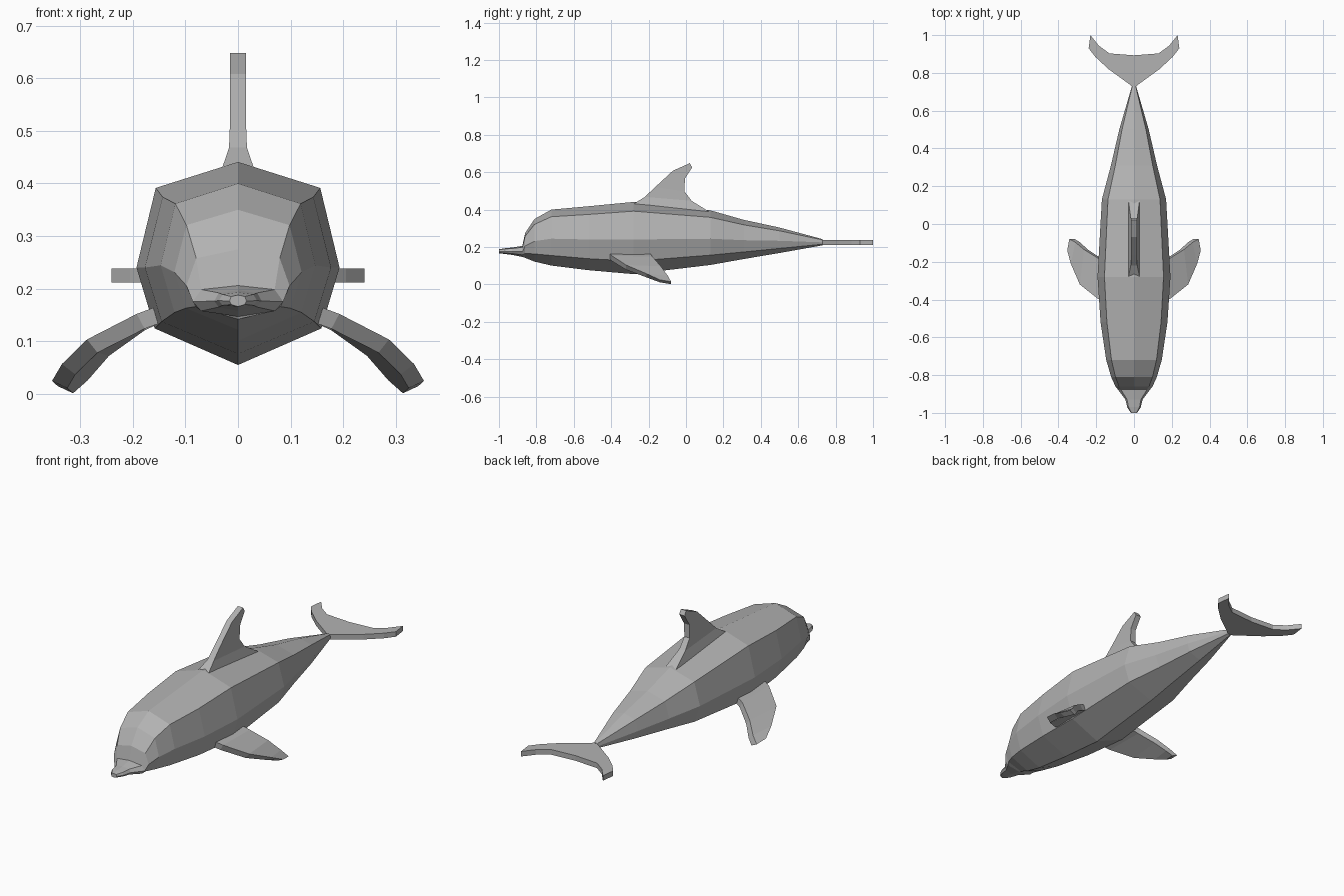
import bpy, bmesh
from math import sin, cos, radians
from mathutils import Vector

if "Cube" in bpy.data.objects:
    bpy.data.objects.remove(bpy.data.objects["Cube"])

# Skin colour shared by all parts
skin = bpy.data.materials.new("mid_grey")
skin.diffuse_color = (.45, .45, .45, 1)
skin.use_nodes = True
skin.node_tree.nodes["Principled BSDF"].inputs["Base Color"].default_value = skin.diffuse_color


def loft(name, rings, mirror=False):
    """Skin a series of equal-sized closed rings and cap both ends."""
    bm = bmesh.new()
    rows = [[bm.verts.new(p) for p in ring] for ring in rings]
    n = len(rows[0])
    for a, b in zip(rows, rows[1:]):
        for i in range(n):
            j = (i + 1) % n
            bm.faces.new((a[i], a[j], b[j], b[i]))
    bm.faces.new(rows[0])
    bm.faces.new(rows[-1])
    bmesh.ops.recalc_face_normals(bm, faces=bm.faces)
    mesh = bpy.data.meshes.new(name)
    bm.to_mesh(mesh)
    bm.free()
    mesh.materials.append(skin)
    ob = bpy.data.objects.new(name, mesh)
    bpy.context.collection.objects.link(ob)
    if mirror:
        ob.modifiers.new("mirror", 'MIRROR')
    return ob


def slab(lead, trail, half):
    """Four-cornered fin section between its leading and trailing edge."""
    lead, trail, half = Vector(lead), Vector(trail), Vector(half)
    return [lead + half, trail + half, trail - half, lead - half]


# Body: eight-sided section (y, half width, top, bottom), beak to tail
def body_ring(y, w, top, bottom):
    profile = [(0, 1), (.81, .872), (1, .48), (.82, .18), (0, 0),
               (-.82, .18), (-1, .48), (-.81, .872)]
    return [(x * w, y, bottom + z * (top - bottom)) for x, z in profile]


stations = [
    (-1.0, .016, .188, .166), (-.97, .036, .193, .163), (-.93, .045, .197, .158),
    (-.875, .086, .206, .147), (-.86, .098, .275, .142), (-.81, .121, .350, .122),
    (-.72, .147, .400, .101), (-.52, .177, .418, .076), (-.28, .193, .441, .055),
    (.13, .170, .396, .104), (.31, .122, .345, .136), (.50, .078, .304, .168),
    (.73, .011, .242, .209)]
loft("body", [body_ring(*s) for s in stations])

# Dorsal fin: swept back, flared at its base
dorsal = [((-.28, .43), (.13, .385), .03), ((-.22, .468), (.03, .447), .017),
          ((-.165, .52), (-.008, .497), .015), ((-.07, .608), (-.006, .565), .015),
          ((.02, .648), (.033, .626), .015)]
loft("dorsal_fin", [slab((0, *a), (0, *b), (t, 0, 0)) for a, b, t in dorsal])

# Tail fluke: one crescent from tip to tip
half_fluke = [(.24, .93, .231, 1.0), (.205, .885, .185, .943),
              (.135, .82, .13, .903), (0, .722, 0, .893)]
fluke = half_fluke + [(-a, b, -c, d) for a, b, c, d in half_fluke[-2::-1]]
loft("tail_fluke", [slab((a, b, .225), (c, d, .225), (0, 0, .013))
                    for a, b, c, d in fluke])

# Flippers: curving out, back and down to the ground
flipper = [((.12, -.42, .162), (.12, -.20, .165), 25),
           ((.185, -.395, .138), (.185, -.18, .135), 28),
           ((.277, -.32, .091), (.255, -.135, .085), 38),
           ((.322, -.21, .047), (.298, -.097, .036), 52),
           ((.339, -.14, .018), (.328, -.08, .008), 65)]
loft("flippers", [slab(a, b, (.016 * sin(radians(t)), 0, .016 * cos(radians(t))))
                  for a, b, t in flipper], mirror=True)
